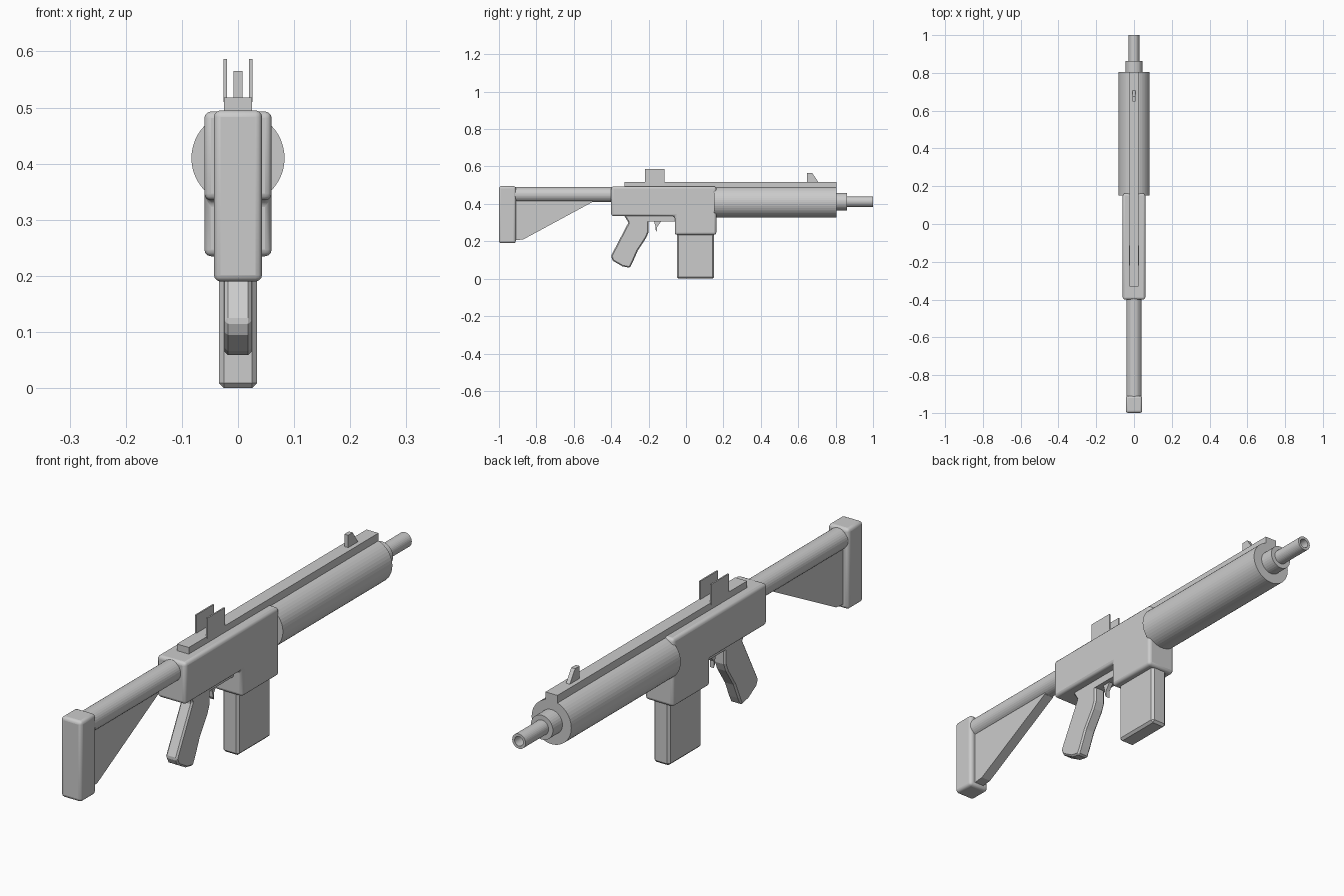
import bpy, bmesh, math
from mathutils import Vector

if "Cube" in bpy.data.objects:
    bpy.data.objects.remove(bpy.data.objects["Cube"])


def finish(name, bm, bevel=0.0, segments=1, smooth=False):
    bmesh.ops.recalc_face_normals(bm, faces=bm.faces)
    mesh = bpy.data.meshes.new(name)
    bm.to_mesh(mesh)
    bm.free()
    ob = bpy.data.objects.new(name, mesh)
    bpy.context.collection.objects.link(ob)
    if bevel:
        mod = ob.modifiers.new("bevel", 'BEVEL')
        mod.width = bevel
        mod.segments = segments
        mod.limit_method = 'ANGLE'
        mod.angle_limit = math.radians(40)
    if smooth:
        bpy.ops.object.select_all(action='DESELECT')
        ob.select_set(True)
        bpy.context.view_layer.objects.active = ob
        bpy.ops.object.shade_smooth_by_angle(angle=math.radians(30))
    return ob


def plate(name, points, x0, x1, **kw):
    """Extrude a side profile of (y, z) points from x0 to x1."""
    bm = bmesh.new()
    face = bm.faces.new([bm.verts.new((x0, y, z)) for y, z in points])
    ext = bmesh.ops.extrude_face_region(bm, geom=[face])
    verts = [v for v in ext["geom"] if isinstance(v, bmesh.types.BMVert)]
    bmesh.ops.translate(bm, verts=verts, vec=Vector((x1 - x0, 0, 0)))
    return finish(name, bm, **kw)


def block(name, x0, x1, y0, y1, z0, z1, **kw):
    return plate(name, [(y0, z0), (y1, z0), (y1, z1), (y0, z1)], x0, x1, **kw)


def lathe(name, profile, zc, sides=32):
    """Spin (radius, y) points about a lengthwise axis at height zc."""
    bm = bmesh.new()
    rings = []
    for r, y in profile:
        rings.append([bm.verts.new((r * math.cos(a), y, zc + r * math.sin(a)))
                      for a in (2 * math.pi * i / sides for i in range(sides))])
    for a, b in zip(rings, rings[1:]):
        for i in range(sides):
            j = (i + 1) % sides
            bm.faces.new((a[i], a[j], b[j], b[i]))
    bm.faces.new(rings[0])
    bm.faces.new(rings[-1])
    return finish(name, bm)


# Shoulder stock
block("butt_pad", -0.043, 0.043, -1.0, -0.91, 0.19, 0.495, bevel=0.012, segments=3, smooth=True)
lathe("stock_tube", [(0.04, -0.93), (0.04, -0.38)], 0.45)
plate("stock_brace", [(-0.92, 0.205), (-0.87, 0.21), (-0.50, 0.41),
                      (-0.50, 0.43), (-0.92, 0.43)], -0.02, 0.02)

# Receiver with magazine well
plate("receiver", [(-0.40, 0.335), (-0.06, 0.335), (-0.06, 0.235), (0.162, 0.235),
                   (0.162, 0.493), (-0.40, 0.493)], -0.06, 0.06,
      bevel=0.012, segments=3, smooth=True)
block("magazine", -0.034, 0.034, -0.048, 0.15, 0.0, 0.26, bevel=0.009)

# Grip, trigger housing and trigger
plate("grip", [(-0.335, 0.345), (-0.308, 0.30), (-0.402, 0.12), (-0.39, 0.095),
               (-0.34, 0.066), (-0.30, 0.058), (-0.284, 0.09), (-0.258, 0.15),
               (-0.212, 0.22), (-0.2, 0.25), (-0.2, 0.345)], -0.024, 0.024, bevel=0.006)
block("trigger_housing", -0.024, 0.024, -0.21, -0.05, 0.305, 0.345)
plate("trigger", [(-0.172, 0.31), (-0.163, 0.28), (-0.162, 0.262), (-0.155, 0.25),
                  (-0.155, 0.275), (-0.145, 0.29), (-0.13, 0.31)], -0.008, 0.008)

# Handguard, collar and hollow barrel
lathe("handguard", [(0.083, 0.15), (0.083, 0.805)], 0.41, 48)
lathe("barrel_collar", [(0.046, 0.79), (0.046, 0.862)], 0.412)
lathe("barrel", [(0.028, 0.85), (0.028, 1.0), (0.018, 1.0), (0.018, 0.88)], 0.412)

# Top rail and sights
block("top_rail", -0.025, 0.025, -0.33, 0.805, 0.48, 0.518)
plate("front_sight", [(0.648, 0.51), (0.712, 0.51), (0.675, 0.565), (0.648, 0.565)],
      -0.008, 0.008)
sight = block("rear_sight", 0.02, 0.0255, -0.22, -0.115, 0.51, 0.587)
sight.modifiers.new("mirror", 'MIRROR')
